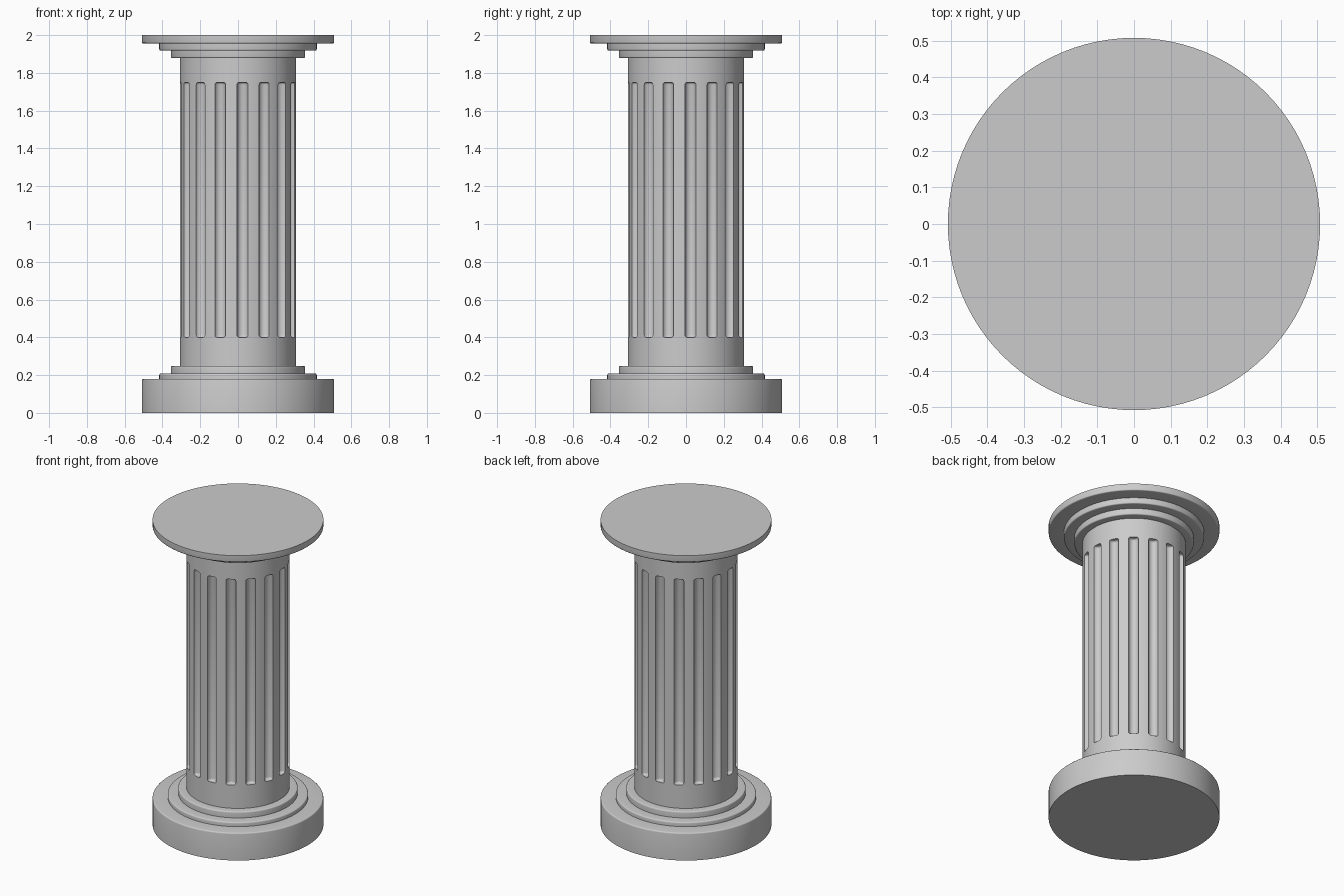
import bpy, bmesh, math
from mathutils import Matrix, Vector

if "Cube" in bpy.data.objects:
    bpy.data.objects.remove(bpy.data.objects["Cube"])

SEG = 96
FLUTES = 16
SHAFT_R = 0.307


def make_object(name, bm):
    mesh = bpy.data.meshes.new(name)
    bmesh.ops.recalc_face_normals(bm, faces=bm.faces[:])
    bm.to_mesh(mesh)
    bm.free()
    obj = bpy.data.objects.new(name, mesh)
    bpy.context.collection.objects.link(obj)
    return obj


def soften(points):
    """Round each profile corner given with a third value (radius)."""
    out = []
    for i, p in enumerate(points):
        if len(p) == 2:
            out.append(p)
            continue
        c = Vector(p[:2])
        a = c + (Vector(points[i - 1][:2]) - c).normalized() * p[2]
        b = c + (Vector(points[i + 1][:2]) - c).normalized() * p[2]
        for k in range(4):
            t = k / 3
            out.append(tuple(a * (1 - t) ** 2 + c * 2 * t * (1 - t) + b * t ** 2))
    return out


def lathe(name, points):
    """Revolve (radius, z) points into a closed solid."""
    bm = bmesh.new()
    rings = [[bm.verts.new((r * math.cos(2 * math.pi * i / SEG),
                            r * math.sin(2 * math.pi * i / SEG), z))
              for i in range(SEG)] for r, z in points]
    for lo, hi in zip(rings, rings[1:]):
        for i in range(SEG):
            j = (i + 1) % SEG
            bm.faces.new((lo[i], lo[j], hi[j], hi[i]))
    bm.faces.new(rings[0][::-1])
    bm.faces.new(rings[-1])
    return make_object(name, bm)


# Column body: stepped base, shaft and stepped capital
e = 0.008
column = lathe("fluted_column", soften([
    (0.508, 0), (0.508, 0.18, e), (0.417, 0.18), (0.417, 0.208, e),
    (0.355, 0.208), (0.355, 0.248, e), (SHAFT_R, 0.248),
    (SHAFT_R, 0.36), (SHAFT_R, 1.79),
    (SHAFT_R, 1.878), (0.355, 1.878, e), (0.355, 1.918),
    (0.417, 1.918, e), (0.417, 1.956), (0.508, 1.956, e), (0.508, 2.0)]))

# Flute cutters: upright rods with softened ends around the shaft
bm = bmesh.new()
for i in range(FLUTES):
    a = math.radians(4.5) + 2 * math.pi * i / FLUTES
    pos = Matrix.Translation((SHAFT_R * math.cos(a), SHAFT_R * math.sin(a), 1.075))
    bmesh.ops.create_cone(bm, cap_ends=True, segments=24, radius1=0.03,
                          radius2=0.03, depth=1.35, matrix=pos)
rims = [ed for ed in bm.edges if abs(ed.verts[0].co.z - ed.verts[1].co.z) < 0.01]
bmesh.ops.bevel(bm, geom=rims, offset=0.012, segments=3, profile=0.5,
                affect='EDGES')
cutter = make_object("flute_cutter", bm)
cutter.hide_render = True

# Carve the flutes, then smooth
cut = column.modifiers.new("flutes", 'BOOLEAN')
cut.operation = 'DIFFERENCE'
cut.solver = 'EXACT'
cut.object = cutter
bpy.ops.object.select_all(action='DESELECT')
column.select_set(True)
bpy.context.view_layer.objects.active = column
bpy.ops.object.modifier_apply(modifier=cut.name)
bpy.data.objects.remove(cutter)
bpy.ops.object.shade_smooth_by_angle(angle=math.radians(35))
